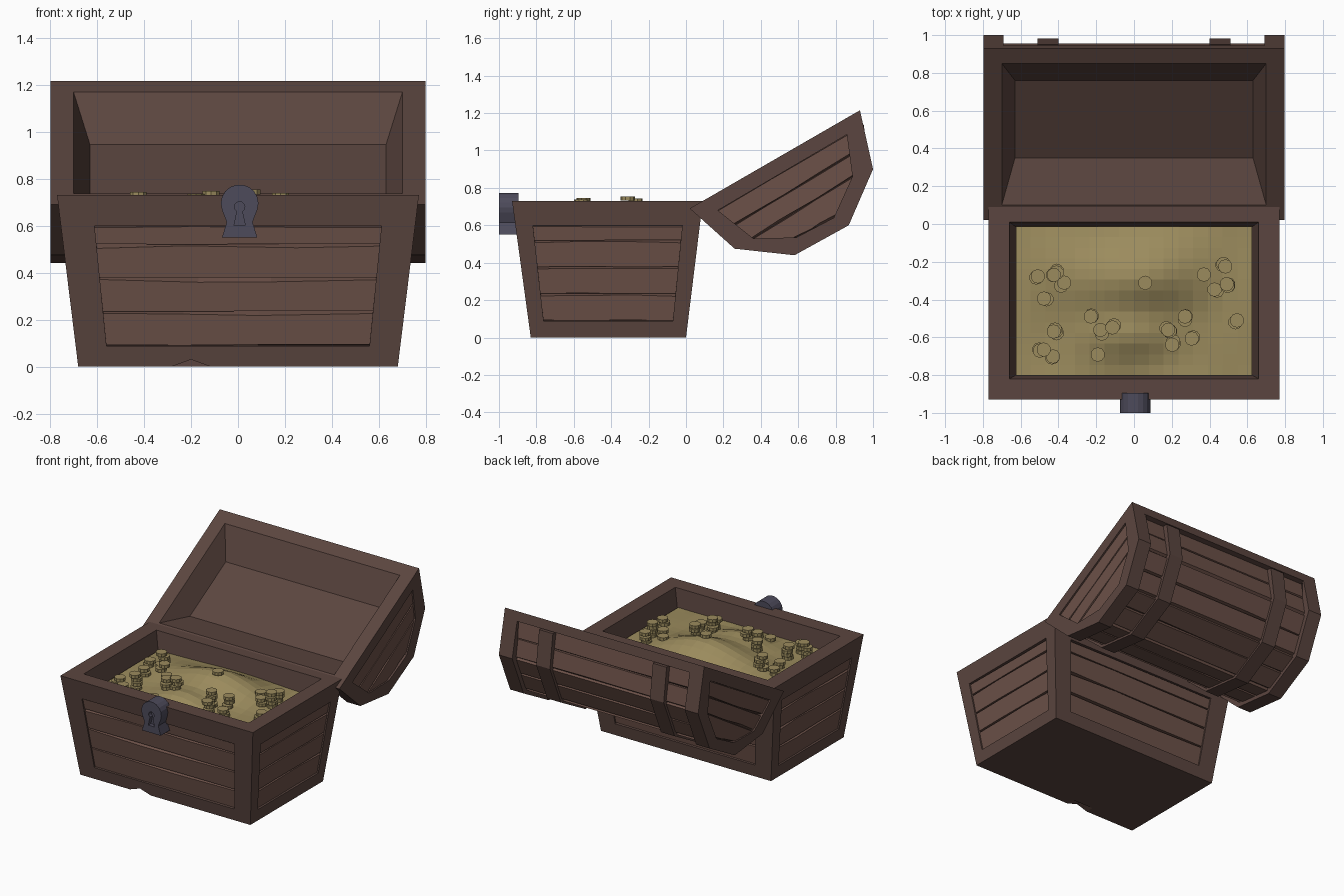
import bpy, bmesh, math, random
from mathutils import Vector as V

if "Cube" in bpy.data.objects:
    bpy.data.objects.remove(bpy.data.objects["Cube"])

random.seed(4)


def mat(name, col):
    m = bpy.data.materials.new(name)
    m.diffuse_color = (*col, 1)
    m.use_nodes = True
    m.node_tree.nodes["Principled BSDF"].inputs["Base Color"].default_value = m.diffuse_color
    return m


FRAME = mat("dark_wood", (0.105, 0.060, 0.050))
PLANK = mat("plank_wood", (0.150, 0.082, 0.065))
GOLD = mat("gold", (0.33, 0.26, 0.11))
IRON = mat("iron", (0.075, 0.07, 0.105))


def finish(bm, name, material):
    bmesh.ops.remove_doubles(bm, verts=bm.verts, dist=1e-4)
    bmesh.ops.recalc_face_normals(bm, faces=bm.faces)
    me = bpy.data.meshes.new(name)
    bm.to_mesh(me)
    bm.free()
    me.materials.append(material)
    ob = bpy.data.objects.new(name, me)
    bpy.context.collection.objects.link(ob)
    return ob


def face(bm, pts):
    return bm.faces.new([bm.verts.new(p) for p in pts])


def ring(bm, a, b):
    for i in range(len(a)):
        j = (i + 1) % len(a)
        face(bm, [a[i], a[j], b[j], b[i]])


def recess(bm, outer, inner, push):
    """Flat frame around a sunken panel; returns the sunken outline."""
    low = [p + push for p in inner]
    ring(bm, outer, inner)
    ring(bm, inner, low)
    face(bm, low)
    return low


def prism(bm, a, b):
    ring(bm, a, b)
    face(bm, a)
    face(bm, b)


def bil(q, u, v):
    return q[0].lerp(q[1], u).lerp(q[3].lerp(q[2], u), v)


def planks(bm, q, vs, lift):
    """Uneven bevelled boards laid over a quad, lifted by a vector."""
    for v0, v1 in zip(vs, vs[1:]):
        h = v1 - v0
        rows = []
        for u in (0, random.uniform(.25, .45), random.uniform(.55, .8), 1):
            lo = v0 + h * random.uniform(.01, .04)
            hi = v1 - h * random.uniform(.02, .12)
            rows.append([bil(q, u, v0), bil(q, u, lo) + lift, bil(q, u, hi) + lift, bil(q, u, v1)])
        for a, b in zip(rows, rows[1:]):
            ring(bm, a, b)
        face(bm, rows[0])
        face(bm, rows[-1])


def boolean(ob, cutter):
    m = ob.modifiers.new("cut", "BOOLEAN")
    m.operation = "DIFFERENCE"
    m.solver = "EXACT"
    m.object = cutter
    cutter.hide_render = True
    cutter.hide_set(True)


# Tapered base with a sunken panel on each side and an open top
def rect(x, y0, y1, z):
    return [V((-x, y0, z)), V((x, y0, z)), V((x, y1, z)), V((-x, y1, z))]


bot, top = rect(.68, -.83, 0, 0), rect(.77, -.93, .09, .73)
bm, pb = bmesh.new(), bmesh.new()
face(bm, bot)
mid = V((0, -.42, .36))
for i in range(4):
    j = (i + 1) % 4
    q = [bot[i], bot[j], top[j], top[i]]
    inner = [bil(q, u, v) for u, v in ((.095, .12), (.905, .12), (.905, .82), (.095, .82))]
    n = (q[1] - q[0]).cross(q[3] - q[0]).normalized()
    if n.dot(mid - q[0]) > 0:
        n = -n
    low = recess(bm, q, inner, n * -.04)
    planks(pb, low, [0, .28, .56, .84, 1], n * .03)
rim, well = rect(.66, -.82, .01, .73), rect(.625, -.80, -.015, .56)
ring(bm, top, rim)
ring(bm, rim, well)
face(bm, well)
base = finish(bm, "base_frame", FRAME)
finish(pb, "base_planks", PLANK)

# Chip in the lower front edge
cb = bmesh.new()
tri = [(-.31, -.01), (-.09, -.01), (-.2, .03)]
prism(cb, [V((x, -.95, z)) for x, z in tri], [V((x, -.77, z)) for x, z in tri])
boolean(base, finish(cb, "chip_cutter", FRAME))

# Lid side profile (y, z), from the raised rim round to the hinge
prof = [(.93, 1.215), (1.0, .90), (.87, .60), (.58, .44), (.26, .475), (.02, .69)]
inset_prof = [(.86, 1.085), (.89, .86), (.79, .64), (.59, .535), (.36, .53), (.17, .68)]
c = V((.52, .80))


def shrink(f):
    return [tuple(V(p).lerp(c, f)) for p in prof[1:5]]


def at(x, pts):
    return [V((x, y, z)) for y, z in pts]


# Lid end bands with sunken planked panels
for s, side in ((-1, "left"), (1, "right")):
    bm, pb = bmesh.new(), bmesh.new()
    out, back = at(.797 * s, prof), at(.69 * s, prof)
    low = recess(bm, out, at(.797 * s, inset_prof), V((-.04 * s, 0, 0)))
    # Only the outside edge; the rim side belongs to the lid body
    for i in range(5):
        face(bm, [out[i], out[i + 1], back[i + 1], back[i]])
    inner = at(.69 * s, [prof[0]] + shrink(.14) + [prof[5]])
    for i in range(5):
        face(bm, [back[i], back[i + 1], inner[i + 1], inner[i]])
    finish(bm, "lid_end_" + side, FRAME)
    up = V((.03 * s, 0, 0))
    planks(pb, [low[5], low[0], low[1], low[4]], [0, .5, 1], up)
    planks(pb, [low[4], low[1], low[2], low[3]], [0, 1], up)
    finish(pb, "lid_end_planks_" + side, PLANK)

# Lid body: rim strips, sunken skin, flat rim and a shallow bevelled hollow
skin = [(.895, 1.14)] + shrink(.125) + [(.10, .68)]
body = [prof[0], (.945, 1.15)] + skin + [(.07, .645), prof[5]]
bm = bmesh.new()
L, R = at(-.70, body), at(.70, body)
for i in range(len(body) - 1):
    face(bm, [L[i], L[i + 1], R[i + 1], R[i]])


def slab(x, hi, lo):
    return [V((-x, *hi)), V((x, *hi)), V((x, *lo)), V((-x, *lo))]


edge = slab(.797, prof[0], prof[5])
mouth = slab(.70, (.85, 1.169), (.10, .736))
floor = slab(.63, (.76, .945), (.35, .708))
ring(bm, edge, mouth)
ring(bm, mouth, floor)
face(bm, floor)
finish(bm, "lid_body", FRAME)

# Lid planks on each facet of the skin
pb = bmesh.new()
for a, b in zip(skin, skin[1:]):
    q = [V((-.7, *a)), V((.7, *a)), V((.7, *b)), V((-.7, *b))]
    n = (q[1] - q[0]).cross(q[3] - q[0]).normalized()
    if n.dot(q[0] - V((0, *c))) < 0:
        n = -n
    planks(pb, q, [0, random.uniform(.42, .58), 1], n * .017)
finish(pb, "lid_planks", PLANK)

# Two straps over the lid
strap = [(.95, 1.14)] + shrink(.035) + [(.065, .66)] + skin[::-1]
for s, side in ((-1, "left"), (1, "right")):
    bm = bmesh.new()
    prism(bm, at(.40 * s, strap), at(.51 * s, strap))
    finish(bm, "lid_strap_" + side, FRAME)


# Heap of gold: a broad mound with a lower shoulder in front
def heap(x, y):
    m = .135 * math.exp(-(x / .33) ** 2 - ((y + .28) / .19) ** 2)
    m += .06 * math.exp(-(x / .24) ** 2 - ((y + .60) / .11) ** 2)
    rim_fade = min(1, (.625 - abs(x)) / .12)
    return .60 + m + .012 * rim_fade * math.cos(9 * x + 1) * math.sin(8 * y)


bm = bmesh.new()
bmesh.ops.create_grid(bm, x_segments=16, y_segments=14, size=1)
for v in bm.verts:
    v.co.x, v.co.y = v.co.x * .625, -.408 + v.co.y * .395
    v.co.z = heap(v.co.x, v.co.y)
ob = finish(bm, "gold_heap", GOLD)
if ob.data.polygons[0].normal.z < 0:
    ob.data.flip_normals()

# Coin stacks: x, y, number of coins
stacks = [(-.52, -.28, 2), (-.42, -.26, 4), (-.38, -.32, 2), (-.47, -.39, 2), (-.42, -.57, 4),
          (-.49, -.66, 4), (-.44, -.71, 3), (-.23, -.49, 3), (-.17, -.57, 3), (-.11, -.545, 3),
          (-.19, -.68, 1), (.05, -.30, 1), (.18, -.56, 4), (.265, -.50, 3), (.20, -.63, 3),
          (.31, -.61, 2), (.36, -.27, 1), (.48, -.22, 3), (.43, -.355, 2), (.49, -.33, 4),
          (.54, -.51, 2)]
bm = bmesh.new()
for x, y, n in stacks:
    z = heap(x, y) + .002
    for k in range(n):
        new = bmesh.ops.create_cone(bm, cap_ends=True, segments=10, radius1=.038, radius2=.038, depth=.022)["verts"]
        off = V((x + random.uniform(-.012, .012), y + random.uniform(-.012, .012), z + .011))
        bmesh.ops.translate(bm, verts=new, vec=off)
        z += .028
finish(bm, "coins", GOLD)

# Padlock plate with a keyhole
arc = [(.08 * math.cos(math.radians(t)), .695 + .08 * math.sin(math.radians(t))) for t in range(-20, 201, 20)]
plate = arc + [(-.055, .615), (-.075, .55), (.075, .55), (.055, .615)]
bm = bmesh.new()
prism(bm, [V((x + .007, -1, z)) for x, z in plate], [V((x + .007, -.895, z)) for x, z in plate])
lock = finish(bm, "lock", IRON)
hole = [(.022 * math.cos(math.radians(t)), .68 + .022 * math.sin(math.radians(t))) for t in range(-60, 241, 30)]
hole += [(-.024, .60), (.024, .60)]
cb = bmesh.new()
prism(cb, [V((x + .007, -1.05, z)) for x, z in hole], [V((x + .007, -.97, z)) for x, z in hole])
boolean(lock, finish(cb, "keyhole_cutter", IRON))
